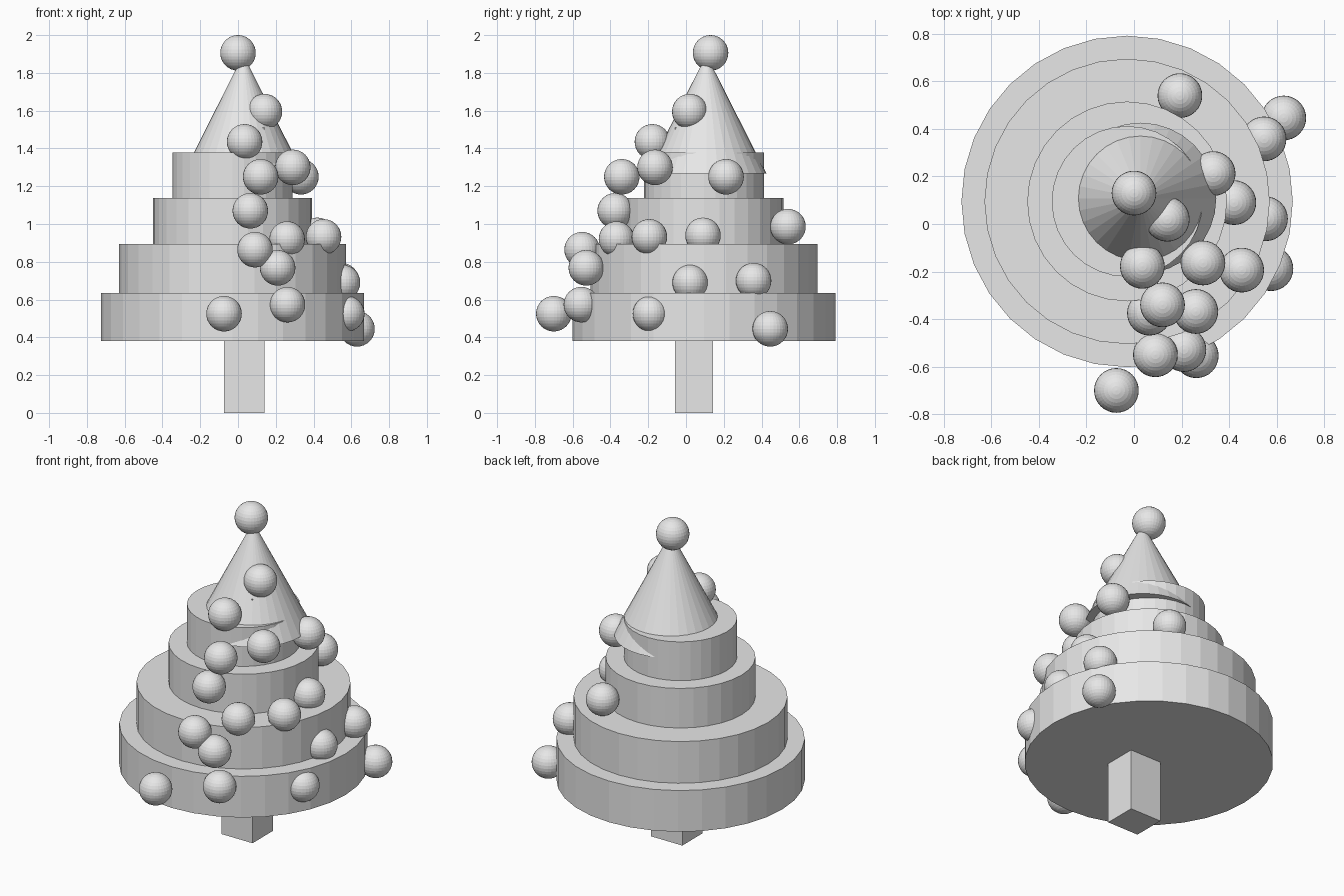
import bpy

# Remove the default cube
default_cube = bpy.data.objects.get("Cube")
if default_cube:
    bpy.data.objects.remove(default_cube, do_unlink=True)

# One plain grey for the whole model
grey = bpy.data.materials.new("plain_grey")
grey.use_nodes = True
grey.diffuse_color = (0.8, 0.8, 0.8, 1)
for node in grey.node_tree.nodes:
    if node.type == "BSDF_PRINCIPLED":
        node.inputs["Base Color"].default_value = (0.8, 0.8, 0.8, 1)


def finish(name):
    """Name the newest object and give it the grey material."""
    obj = bpy.context.object
    obj.name = name
    obj.data.name = name
    obj.data.materials.append(grey)
    return obj


def frustum(name, centre, bottom, top, base_radius, top_radius):
    """Upright round solid between two heights."""
    bpy.ops.mesh.primitive_cone_add(
        vertices=32, radius1=base_radius, radius2=top_radius,
        depth=top - bottom,
        location=(centre[0], centre[1], (bottom + top) / 2))
    return finish(name)


def ball(name, location):
    bpy.ops.mesh.primitive_uv_sphere_add(
        segments=32, ring_count=16, radius=0.094, location=location)
    return finish(name)


# Square trunk running up through the tiers
TRUNK_TOP = 1.51
bpy.ops.mesh.primitive_cube_add(size=1, location=(0.033, 0.042, TRUNK_TOP / 2))
trunk = finish("trunk")
trunk.scale = (0.214, 0.2, TRUNK_TOP)

# Stacked round tiers: radius and top height, from the bottom up
tier_bottom = 0.38
tiers = [("lowest", 0.697, 0.635), ("lower", 0.6, 0.893),
         ("upper", 0.42, 1.138), ("highest", 0.317, 1.378)]
for label, radius, tier_top in tiers:
    frustum(label + "_tier", (-0.029, 0.095), tier_bottom, tier_top, radius, radius)
    tier_bottom = tier_top

# Pointed cap, slightly off centre so its rim shows beside the highest tier
frustum("cone_cap", (0.028, 0.108), 1.267, 1.896, 0.318, 0)

# Ball on the tip
ball("top_ball", (0, 0.13, 1.906))

# Balls scattered over the front and left side
baubles = [
    (0.14, 0.02, 1.595), (0.035, -0.178, 1.435), (0.29, -0.164, 1.3),
    (0.12, -0.34, 1.25), (0.333, 0.212, 1.25), (0.065, -0.375, 1.07),
    (0.193, 0.54, 0.986), (0.42, 0.09, 0.94), (0.453, -0.194, 0.932),
    (0.26, -0.368, 0.92), (0.09, -0.55, 0.864), (0.21, -0.528, 0.768),
    (0.547, 0.358, 0.7), (0.553, 0.022, 0.69), (0.262, -0.554, 0.573),
    (0.576, -0.188, 0.525), (-0.074, -0.7, 0.525), (0.63, 0.446, 0.445),
]
for position in baubles:
    ball("bauble", position)
